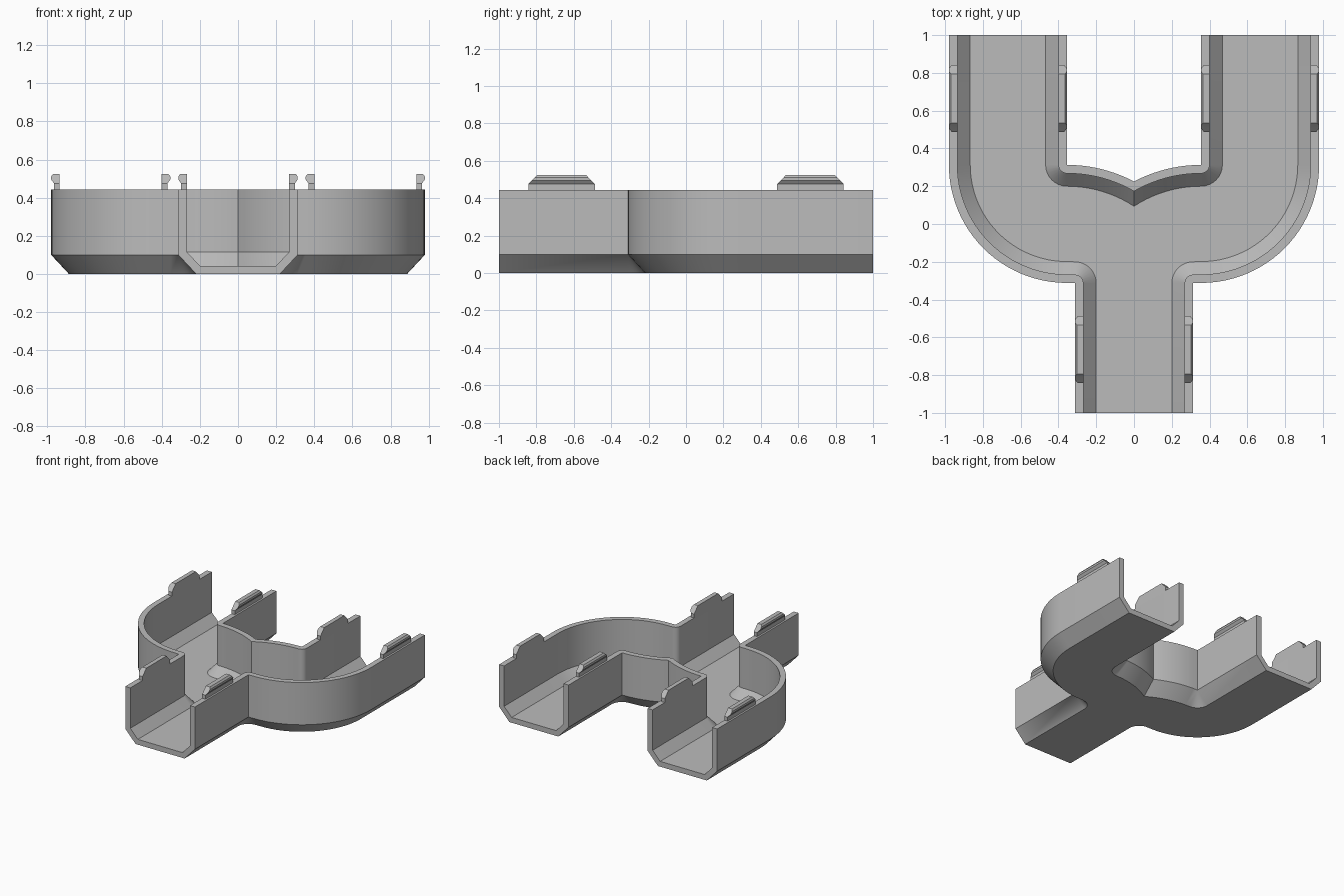
import bpy, bmesh, math

if "Cube" in bpy.data.objects:
    bpy.data.objects.remove(bpy.data.objects["Cube"])

HALF = 0.313            # half width of the single front channel
OUT, INN = 0.98, 0.355  # outer and inner faces of each rear channel
WALL, TOP = 0.045, 0.443
ARC = 24

grey = bpy.data.materials.new("light grey plastic")
grey.diffuse_color = (0.5, 0.5, 0.5, 1)
grey.use_nodes = True
grey.node_tree.nodes["Principled BSDF"].inputs["Base Color"].default_value = grey.diffuse_color


def finish(name, bm):
    bmesh.ops.remove_doubles(bm, verts=bm.verts, dist=1e-5)
    bmesh.ops.recalc_face_normals(bm, faces=bm.faces)
    me = bpy.data.meshes.new(name)
    bm.to_mesh(me)
    bm.free()
    me.materials.append(grey)
    ob = bpy.data.objects.new(name, me)
    bpy.context.collection.objects.link(ob)
    bpy.ops.object.select_all(action='DESELECT')
    bpy.context.view_layer.objects.active = ob
    ob.select_set(True)
    bpy.ops.object.shade_smooth_by_angle(angle=math.radians(30))
    return ob


def arc(cx, cy, r, a0, a1, n):
    angles = [math.radians(a0 + (a1 - a0) * i / n) for i in range(n + 1)]
    return [(cx + r * math.cos(a), cy + r * math.sin(a)) for a in angles]


def mirrored(pts):
    return [(-x, y) for x, y in reversed(pts)]


def chains(d):
    """Right wall, rear middle wall and left wall, offset inwards by d."""
    right = [(HALF - d, -1)]
    right += arc(HALF, -HALF, d, 180, 90, 8)
    right += arc(INN, HALF, OUT - INN - d, -90, 0, ARC)
    right += [(OUT - d, 1)]
    # the two rear curves meet in a crease on the centre line
    big = 0.76
    cy = HALF - big
    end = math.degrees(math.acos(-INN / (big - d)))
    middle = [(INN + d, 1)] + arc(INN, HALF, d, 0, -90, 8)
    middle += arc(INN, cy, big - d, 90, end, 10)
    middle[-1] = (0, middle[-1][1])
    middle += mirrored(middle[:-1])
    return right, middle, mirrored(right)


# Forked channel: wall section as (inward offset, height), bottom to floor
section = [(0.093, 0), (0, 0.1), (0, TOP), (WALL, TOP), (WALL, 0.115), (0.113, 0.043)]
bm = bmesh.new()
rings = []
for d, z in section:
    rings.append([[bm.verts.new((x, y, z)) for x, y in c] for c in chains(d)])
for a, b in zip(rings, rings[1:]):
    for ca, cb in zip(a, b):
        for i in range(len(ca) - 1):
            bm.faces.new((ca[i], ca[i + 1], cb[i + 1], cb[i]))
# underside and floor
for ring in (rings[0], rings[-1]):
    bm.faces.new([v for c in ring for v in c])
# U-shaped end faces at the three openings
for k in range(3):
    bm.faces.new([r[k][-1] for r in rings] + [r[(k + 1) % 3][0] for r in reversed(rings)])
finish("forked_channel", bm)


# Snap clips: stem, bulging lip and tapered ends (offset, height, end taper)
levels = [(0.015, TOP - 0.01, 0), (0.015, 0.475, 0), (0, 0.495, 0.02),
          (0, 0.511, 0.035), (0.01, 0.525, 0.048)]


def clip(name, face_x, inward, yc):
    bm = bmesh.new()
    loops = []
    for d, z, taper in levels:
        x0, x1, h = face_x + inward * d, face_x + inward * WALL, 0.178 - taper
        loops.append([bm.verts.new((x, yc + y, z))
                      for x, y in ((x0, -h), (x1, -h), (x1, h), (x0, h))])
    for a, b in zip(loops, loops[1:]):
        for i in range(4):
            j = (i + 1) % 4
            bm.faces.new((a[i], a[j], b[j], b[i]))
    bm.faces.new(loops[0])
    bm.faces.new(loops[-1])
    finish(name, bm)


for side, s in (("right", 1), ("left", -1)):
    clip("front_clip_" + side, s * HALF, -s, -0.665)
    clip("rear_outer_clip_" + side, s * OUT, -s, 0.665)
    clip("rear_inner_clip_" + side, s * INN, s, 0.665)
